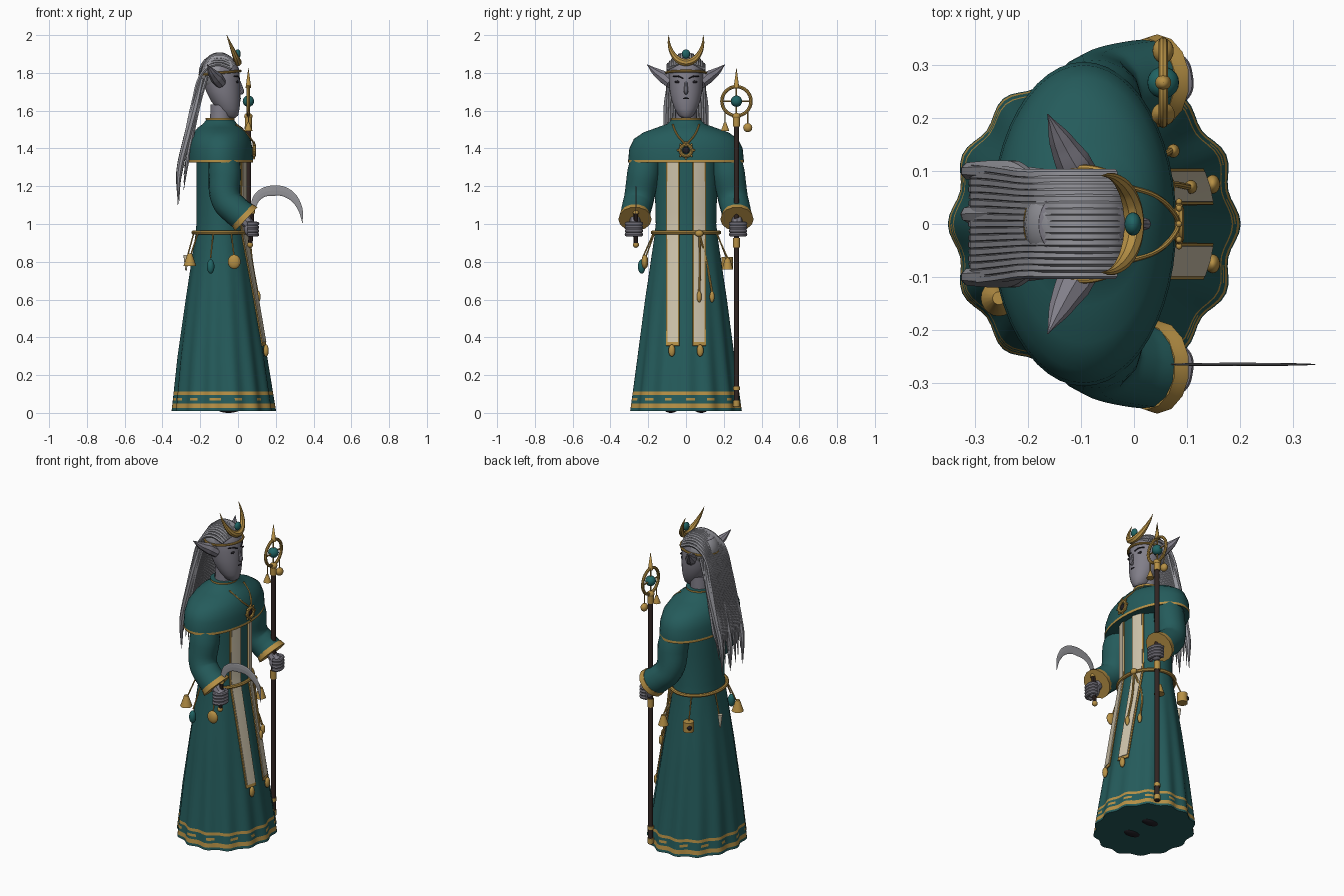
import bpy, bmesh, math
from mathutils import Vector

if "Cube" in bpy.data.objects:
    bpy.data.objects.remove(bpy.data.objects["Cube"])
parts = []


def material(name, r, g, b):
    m = bpy.data.materials.new(name)
    m.use_nodes = True
    m.diffuse_color = (r, g, b, 1)
    m.node_tree.nodes["Principled BSDF"].inputs["Base Color"].default_value = (r, g, b, 1)
    return m


teal = material("teal cloth", .018, .105, .105)
gold = material("gold", .47, .28, .06)
skin = material("grey skin", .22, .21, .25)
hair = material("silver hair", .30, .30, .33)
cream = material("cream cloth", .62, .55, .41)
wood = material("dark wood", .03, .018, .016)
gem = material("teal gem", .015, .13, .13)
steel = material("steel", .3, .3, .32)
dark = material("dark detail", .015, .013, .018)


def finish(ob, name, mat):
    ob.name = name
    ob.data.materials.append(mat)
    parts.append(ob)
    return ob


def mesh_from(bm, name, mat):
    bmesh.ops.recalc_face_normals(bm, faces=bm.faces)
    me = bpy.data.meshes.new(name)
    bm.to_mesh(me)
    bm.free()
    ob = bpy.data.objects.new(name, me)
    bpy.context.collection.objects.link(ob)
    return finish(ob, name, mat)


def loft(name, rows, mat, n=48, ripple=lambda a, z: 1):
    # stacked ellipses: height, centre x, half depth, half width
    bm = bmesh.new()
    rings = []
    for z, cx, rx, ry in rows:
        ring = []
        for i in range(n):
            a = math.tau * i / n
            k = ripple(a, z)
            ring.append(bm.verts.new((cx + rx * k * math.cos(a), ry * k * math.sin(a), z)))
        rings.append(ring)
    for lo, hi in zip(rings, rings[1:]):
        for i in range(n):
            j = (i + 1) % n
            bm.faces.new((lo[i], lo[j], hi[j], hi[i]))
    bm.faces.new(rings[0][::-1])
    bm.faces.new(rings[-1])
    return mesh_from(bm, name, mat)


def tube(name, pts, radii, mat, closed=False, sides=2):
    cu = bpy.data.curves.new(name, 'CURVE')
    cu.dimensions = '3D'
    cu.bevel_depth, cu.bevel_resolution, cu.resolution_u = 1, sides, 6
    cu.use_fill_caps = True
    sp = cu.splines.new('BEZIER')
    sp.bezier_points.add(len(pts) - 1)
    sp.use_cyclic_u = closed
    for i, (bp, p) in enumerate(zip(sp.bezier_points, pts)):
        bp.co = p
        bp.radius = radii if isinstance(radii, float) else radii[i]
        bp.handle_left_type = bp.handle_right_type = 'AUTO'
    ob = bpy.data.objects.new(name, cu)
    bpy.context.collection.objects.link(ob)
    return finish(ob, name, mat)


def ball(name, p, size, mat):
    bpy.ops.mesh.primitive_uv_sphere_add(segments=20, ring_count=12, radius=1, location=p)
    ob = bpy.context.object
    ob.scale = size
    return finish(ob, name, mat)


def cone(name, p, r1, r2, h, mat, rot=(0, 0, 0)):
    bpy.ops.mesh.primitive_cone_add(vertices=20, radius1=r1, radius2=r2, depth=h, location=p, rotation=rot)
    return finish(bpy.context.object, name, mat)


def hoop(name, p, r, thick, mat):
    bpy.ops.mesh.primitive_torus_add(major_radius=r, minor_radius=thick, major_segments=32,
                                     minor_segments=8, location=p, rotation=(0, math.pi / 2, 0))
    return finish(bpy.context.object, name, mat)


# Robe: pleated skirt and torso in one loft
shape = [(.01, -.075, .268, .293), (.3, -.083, .232, .256), (.6, -.087, .188, .218), (.93, -.09, .137, .168),
         (1.0, -.09, .13, .16), (1.2, -.09, .13, .165), (1.4, -.09, .13, .17)]


def robe_at(z):
    for a, b in zip(shape, shape[1:]):
        if z <= b[0]:
            t = (z - a[0]) / (b[0] - a[0])
            return [u + (v - u) * t for u, v in zip(a, b)]
    return shape[-1]


def pleats(a, z):
    return 1 + .032 * max(0, 1 - z / .95) * math.cos(14 * a)


levels = [.01, .025, .05, .065, .08, .095, .112, .2, .3, .4, .5, .6, .7, .8, .93, 1.0, 1.2, 1.4]
robe = loft("robe", [robe_at(z) for z in levels], teal, 112, pleats)
robe.data.materials.append(gold)
for f in robe.data.polygons:
    c = f.center
    step = int((math.atan2(c.y, c.x + .08) + math.pi) / math.tau * 112)
    dash = .065 < c.z < .08 and step % 8 < 3
    if len(f.vertices) == 4 and (.025 < c.z < .05 or .095 < c.z < .112 or dash):
        f.material_index = 1
for s in (1, -1):
    ball("shoe", (-.05, s * .08, .02), (.06, .035, .02), dark)


# Front panels, gold edged, with pendants at their ends
def front_x(y, z):
    z, cx, rx, ry = robe_at(z)
    return cx + rx * pleats(0, z) * math.sqrt(1 - (y / ry) ** 2) + .005


def panel(name, y0, y1, z0, z1, lift, mat):
    bm = bmesh.new()
    grid = [[bm.verts.new((front_x(y, z) + lift, y, z)) for y in (y0, (y0 + y1) / 2, y1)]
            for z in [z0 + (z1 - z0) * i / 24 for i in range(25)]]
    for lo, hi in zip(grid, grid[1:]):
        for i in range(2):
            bm.faces.new((lo[i], lo[i + 1], hi[i + 1], hi[i]))
    ob = mesh_from(bm, name, mat)
    mod = ob.modifiers.new("thickness", 'SOLIDIFY')
    mod.thickness = .006
    mod.offset = 0


for s in (1, -1):
    panel("panel_border", s * .036, s * .104, .355, 1.34, 0, gold)
    panel("panel", s * .042, s * .098, .375, 1.34, .004, cream)
    ball("panel_pendant", (front_x(s * .075, .33) + .005, s * .075, .33), (.014, .018, .032), gold)

# Shoulder cape with gold hem and collar
cape = loft("cape", [(1.325, -.095, .175, .306), (1.34, -.095, .175, .306), (1.4, -.095, .172, .30),
                     (1.45, -.095, .161, .276), (1.485, -.095, .14, .225), (1.51, -.095, .118, .155),
                     (1.53, -.095, .09, .10), (1.55, -.095, .075, .08), (1.56, -.095, .077, .08)], teal)
cape.data.materials.append(gold)
for f in cape.data.polygons:
    if len(f.vertices) == 4 and (f.center.z < 1.34 or f.center.z > 1.55):
        f.material_index = 1
for s in (1, -1):
    tube("necklace", [(-.01, s * .07, 1.527), (.045, s * .05, 1.478), (.076, s * .02, 1.44), (.085, 0, 1.42)],
         .005, gold)
hoop("medallion_rim", (.085, 0, 1.39), .03, .009, gold)
ball("medallion_stone", (.083, 0, 1.39), (.008, .018, .018), dark)
for i in range(8):
    a = math.tau * i / 8
    ball("medallion_bead", (.085, .042 * math.cos(a), 1.39 + .042 * math.sin(a)), (.006,) * 3, gold)

# Arms, cuffs and fists
for s, side in ((1, "left"), (-1, "right")):
    tube(side + "_sleeve", [(-.08, s * .2, 1.42), (-.07, s * .225, 1.27), (-.062, s * .25, 1.13),
                            (-.01, s * .265, 1.07), (.035, s * .27, 1.035)],
         [.075, .087, .08, .079, .08], teal, sides=5)
    tube(side + "_cuff", [(.022, s * .27, 1.047), (.044, s * .27, 1.026)], [.081, .088], gold, sides=5)
    tube(side + "_wrist", [(.03, s * .27, 1.03), (.07, s * .27, .985)], .03, skin)
    ball(side + "_hand", (.068, s * .272, .975), (.036, .036, .044), skin)
    for i in range(4):
        z = .944 + .019 * i
        tube(side + "_finger", [(.05, s * .312, z), (.085, s * .31, z), (.1, s * .28, z), (.095, s * .245, z),
                                (.07, s * .237, z)], .011, skin)

# Sickle
tube("sickle_handle", [(.065, -.265, .89), (.075, -.265, 1.08)], .012, wood)
ball("sickle_pommel", (.064, -.265, .89), (.016, .016, .016), gold)
cone("sickle_collar", (.074, -.265, 1.07), .016, .014, .03, gold)
blade = tube("sickle_blade", [(.075, 0, 1.08), (.11, 0, 1.15), (.19, 0, 1.177), (.27, 0, 1.158), (.325, 0, 1.09),
                              (.342, 0, 1.005)], [.013, .022, .028, .024, .014, .001], steel)
blade.scale.y = .12
blade.location.y = -.265

# Staff with ringed head
sx, sy = .055, .267
cone("staff_shaft", (sx, sy, .79), .014, .014, 1.52, wood)
for z, h in ((.05, .03), (.13, .02), (.9, .05), (1.54, .05)):
    cone("staff_band", (sx, sy, z), .018, .018, h, gold)
hoop("staff_ring", (sx, sy, 1.65), .077, .009, gold)
ball("staff_gem", (sx, sy, 1.65), (.03, .03, .03), gem)
cone("staff_spike", (sx, sy, 1.775), .015, 0, .11, gold)
ball("staff_knob", (sx, sy, 1.57), (.022, .022, .018), gold)
cone("staff_spoke", (sx, sy, 1.65), .004, .004, .15, gold)
cone("staff_spoke", (sx, sy, 1.65), .004, .004, .15, gold, (math.pi / 2, 0, 0))
for s in (1, -1):
    tube("staff_cord", [(sx, sy + s * .06, 1.6), (sx, sy + s * .06, 1.52)], .003, gold)
ball("staff_bead", (sx, sy + .06, 1.51), (.02, .024, .024), gold)
cone("staff_bell", (sx, sy - .06, 1.515), .022, .006, .045, gold)

# Belt, hanging cords and charms
ring = [math.tau * i / 24 for i in range(24)]
tube("belt", [(-.09 + .146 * math.cos(a), .176 * math.sin(a), .955) for a in ring], .011, gold, True)
ball("belt_knot", (.062, .07, .95), (.016, .022, .018), gold)
for y in (.07, .138):
    tube("belt_cord", [(.06, .07, .95), (front_x(y, .8) + .012, (y + .08) / 2, .8), (front_x(y, .64) + .012, y, .64)],
         .006, gold)
    ball("cord_tassel", (front_x(y, .615) + .012, y, .615), (.012, .013, .03), gold)


def hang(x, y):
    a = math.atan2(y / .176, (x + .09) / .146)
    tube("charm_cord", [(-.09 + .15 * math.cos(a), .18 * math.sin(a), .95), (x, y, .82)], .004, gold)


for x, y in ((-.02, -.215), (-.145, -.23), (-.255, -.14), (-.27, .06), (-.17, .215), (.0, .22)):
    hang(x, y)
ball("gold_disc_charm", (-.02, -.218, .8), (.034, .018, .038), gold)
ball("gem_charm", (-.145, -.235, .775), (.02, .02, .038), gem)
cone("bell_charm", (-.255, -.14, .81), .034, .012, .065, gold)
cone("bell_charm", (.0, .22, .79), .03, .012, .06, gold)
cone("fang_charm", (-.275, .06, .795), .004, .014, .08, cream)
cone("lantern_charm", (-.17, .218, .795), .03, .03, .06, gold)
ball("lantern_glass", (-.188, .235, .795), (.014, .014, .014), dark)

# Head and face
tube("neck", [(-.095, 0, 1.5), (-.09, 0, 1.63)], .055, skin, sides=4)
loft("head", [(1.562, -.04, .026, .022), (1.575, -.043, .044, .04), (1.61, -.052, .06, .06), (1.65, -.065, .077, .075),
              (1.7, -.078, .09, .086), (1.76, -.088, .098, .09), (1.82, -.095, .1, .09), (1.87, -.1, .08, .074),
              (1.895, -.1, .04, .04)], skin, 32)
tube("nose", [(.008, 0, 1.755), (.016, 0, 1.72), (.02, 0, 1.7), (.006, 0, 1.69)], [.006, .01, .012, .008], skin)
tube("mouth", [(-.001, -.028, 1.663), (.013, 0, 1.665), (-.001, .028, 1.663)], [.002, .004, .002], dark)
for s in (1, -1):
    ball("eye", (-.004, s * .041, 1.752), (.007, .02, .007), dark)
    tube("brow", [(.008, s * .015, 1.77), (.0, s * .042, 1.782), (-.02, s * .068, 1.782)], .004, dark)
    ear = tube("ear", [(-.09, s * .08, 1.745), (-.115, s * .115, 1.775), (-.14, s * .16, 1.805), (-.163, s * .207, 1.845)],
               [.03, .034, .022, .001], skin)

# Hair: combed strands over the crown and down the back
ball("hair_cap", (-.112, 0, 1.80), (.096, .094, .098), hair)
count = 17
for layer in (0, 1):
    for i in range(count):
        u = 2 * i / (count - 1) - 1
        y, drop = .094 * u, .055 * u * u
        tip = 1.12 + .1 * ((i * 7) % 5) / 2 * .8 + .06 * layer
        x = .035 * layer
        top = [(-.015 - .02 * u * u, y, 1.845 - drop * .4), (-.05, y, 1.885 - drop), (-.11, y, 1.9 - drop),
               (-.165, y, 1.868 - drop * .8)]
        back = [(-.2 + x, y, 1.78), (-.237 + x, y * 1.05, 1.65), (-.27 + x, y * 1.1, 1.5),
                (-.3 + x, y * 1.12, 1.35), (-.312 + x * .7, y * 1.05, tip)]
        pts = back if layer else top + back
        tube("hair_strand", pts, [.0095] * (len(pts) - 2) + [.011, .001], hair, sides=1)
for y in (-.1, .018, .1):
    tube("hair_lock", [(-.19, y * .85, 1.77), (-.225, y, 1.62), (-.27, y, 1.45), (-.31, y, 1.28), (-.318, y, 1.1)],
         [.012, .02, .021, .017, .001], hair)

# Circlet with crescent and gem
tube("circlet", [(-.095 + .107 * math.cos(a), .105 * math.sin(a), 1.80 + .01 * math.cos(a)) for a in ring],
     .007, gold, True)
horn = []
for i in range(13):
    a = math.radians(-97 + 194 * i / 12)
    z = 1.985 - .13 * math.cos(a)
    horn.append((.0 - .06 * (z - 1.855) / .145, .092 * math.sin(a), z))
tube("crescent", horn, [.001 + .019 * math.sin(math.pi * i / 12) for i in range(13)], gold)
ball("crown_gem", (-.002, 0, 1.9), (.016, .022, .025), gem)

# Turn curves into meshes and shade smoothly
bpy.ops.object.select_all(action='DESELECT')
for ob in parts:
    ob.select_set(True)
bpy.context.view_layer.objects.active = parts[0]
bpy.ops.object.convert(target='MESH')
bpy.ops.object.shade_smooth_by_angle(angle=math.radians(40))
